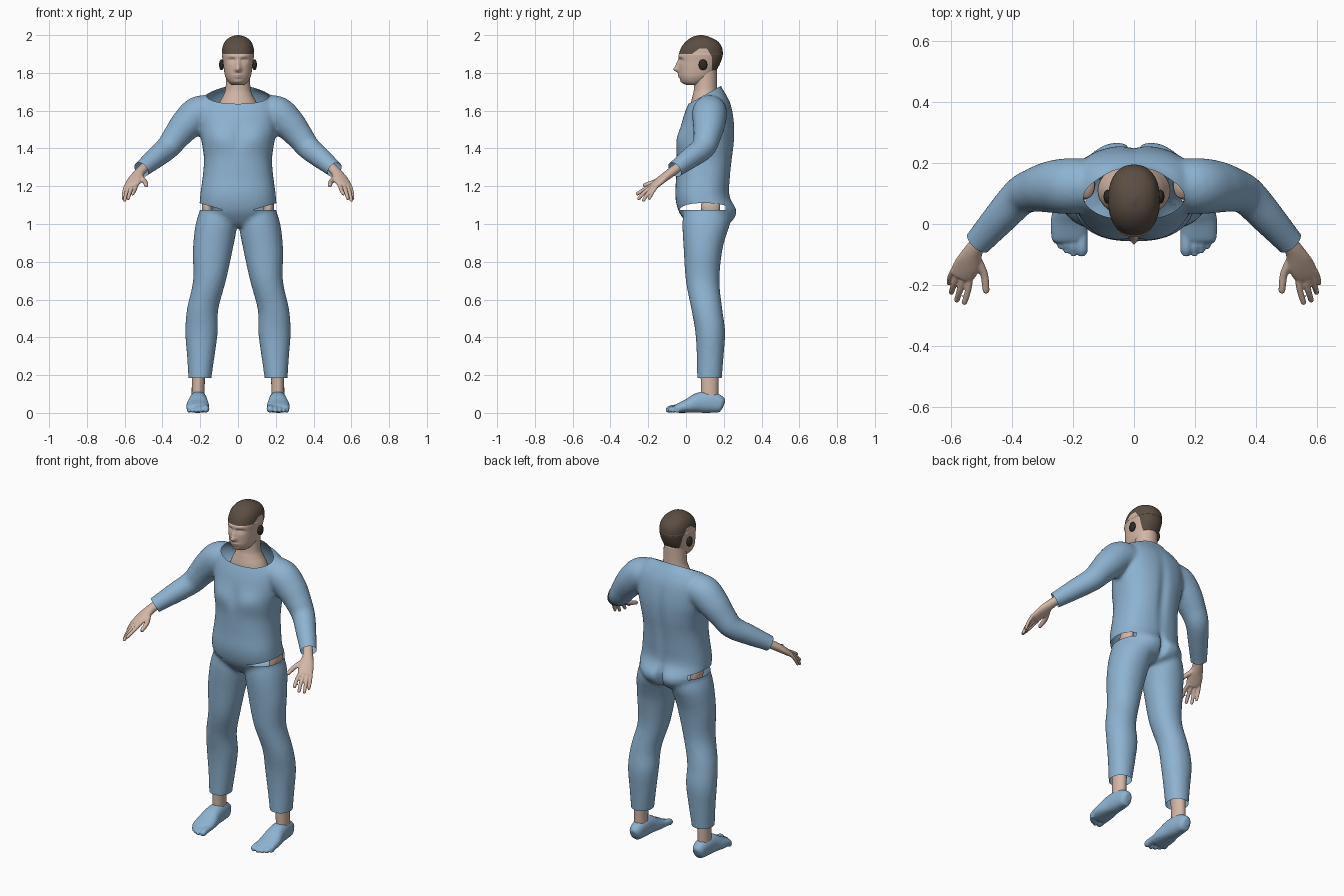
import bpy, bmesh, math
from mathutils import Vector

cube = bpy.data.objects.get("Cube")
if cube:
    bpy.data.objects.remove(cube)


def material(name, r, g, b):
    m = bpy.data.materials.new(name)
    m.use_nodes = True
    m.diffuse_color = (r, g, b, 1)
    m.node_tree.nodes["Principled BSDF"].inputs["Base Color"].default_value = (r, g, b, 1)
    return m


BLUE = material("soft blue cloth", .27, .45, .64)
SKIN = material("skin", .65, .47, .38)
HAIR = material("brown hair", .105, .075, .055)
DARK = material("dark ear", .03, .022, .018)


def tube(bm, pts, flat=False, power=2.0, sides=32, steps=6):
    """Loft ellipses (x, y, z, radius a, radius b) along a smooth path."""
    path, last = [], len(pts) - 1
    for i in range(last):
        p0, p1, p2, p3 = (pts[min(max(i + k, 0), last)] for k in (-1, 0, 1, 2))
        for s in range(steps + (i == last - 1)):
            t = s / steps
            path.append([.5 * (2 * b + (c - a) * t + (2 * a - 5 * b + 4 * c - d) * t * t
                               + (3 * b - a - 3 * c + d) * t ** 3)
                         for a, b, c, d in zip(p0, p1, p2, p3)])
    rings = []
    for i, p in enumerate(path):
        centre = Vector(p[:3])
        ax, ay = Vector((1, 0, 0)), Vector((0, 1, 0))
        if not flat:
            along = Vector(path[min(i + 1, len(path) - 1)][:3]) - Vector(path[max(i - 1, 0)][:3])
            q = along.to_track_quat('Z', 'Y')
            ax, ay = q @ ax, q @ ay
        ring = []
        for k in range(sides):
            c, s = math.cos(math.tau * k / sides), math.sin(math.tau * k / sides)
            u = math.copysign(abs(c) ** (2 / power), c) * max(p[3], .002)
            v = math.copysign(abs(s) ** (2 / power), s) * max(p[4], .002)
            ring.append(bm.verts.new(centre + ax * u + ay * v))
        rings.append(ring)
    for lo, hi in zip(rings, rings[1:]):
        for k in range(sides):
            n = (k + 1) % sides
            bm.faces.new((lo[k], lo[n], hi[n], hi[k]))
    bm.faces.new(rings[0][::-1])
    bm.faces.new(rings[-1])


def mirrored(pts, side):
    return [(side * p[0], *p[1:]) for p in pts]


def rows(table):
    """Turn (z, half width, front y, back y) into centred rings."""
    return [(0, (f + b) / 2, z, w, (b - f) / 2) for z, w, f, b in table]


def finish(name, bm, mat, voxel=0, smooth=0, bumps=()):
    """Make an object, optionally fusing its volumes and pushing soft bumps along y."""
    bmesh.ops.recalc_face_normals(bm, faces=bm.faces)
    mesh = bpy.data.meshes.new(name)
    bm.to_mesh(mesh)
    bm.free()
    ob = bpy.data.objects.new(name, mesh)
    bpy.context.collection.objects.link(ob)
    if voxel:
        fuse = ob.modifiers.new("fuse", 'REMESH')
        fuse.mode, fuse.voxel_size = 'VOXEL', voxel
        relax = ob.modifiers.new("relax", 'SMOOTH')
        relax.factor, relax.iterations = .5, smooth
        graph = bpy.context.evaluated_depsgraph_get()
        ob.data = bpy.data.meshes.new_from_object(ob.evaluated_get(graph))
        ob.modifiers.clear()
    for v in ob.data.vertices:
        x, y, z = abs(v.co.x), v.co.y, v.co.z
        for cx, cy, cz, sx, sy, sz, push in bumps:
            d = ((x - cx) / sx) ** 2 + ((y - cy) / sy) ** 2 + ((z - cz) / sz) ** 2
            v.co.y += push * math.exp(-d / 2)
    ob.data.materials.clear()
    ob.data.materials.append(mat)
    ob.data.shade_smooth()
    return ob


def cut_part(name, source, mat, planes, keep):
    """Copy the source, slice it along planes and keep the faces passing a rule."""
    bm = bmesh.new()
    bm.from_mesh(source.data)
    for co, no in planes:
        bmesh.ops.bisect_plane(bm, geom=bm.verts[:] + bm.edges[:] + bm.faces[:],
                               plane_co=co, plane_no=no)
    drop = [f for f in bm.faces if not keep(f.calc_center_median())]
    bmesh.ops.delete(bm, geom=drop, context='FACES')
    mesh = bpy.data.meshes.new(name)
    bm.to_mesh(mesh)
    bm.free()
    ob = bpy.data.objects.new(name, mesh)
    bpy.context.collection.objects.link(ob)
    mesh.materials.clear()
    mesh.materials.append(mat)
    mesh.shade_smooth()


# Clothed body: torso, arms and legs fused into one soft volume
bm = bmesh.new()
tube(bm, rows([(.985, .06, .03, .18), (1.01, .15, 0, .23), (1.07, .2, -.04, .255),
               (1.15, .2, -.057, .23), (1.25, .187, -.052, .235), (1.34, .18, -.05, .245),
               (1.42, .19, -.05, .255), (1.5, .205, -.032, .258), (1.58, .21, -.01, .25),
               (1.64, .2, .015, .235), (1.69, .16, .04, .21), (1.72, .105, .05, .19),
               (1.76, .08, .06, .175)]), flat=True, power=2.4, sides=48)
for side in (1, -1):
    tube(bm, mirrored([(.1, .13, 1.59, .08, .08), (.2, .125, 1.588, .092, .092),
                       (.27, .122, 1.53, .086, .086), (.325, .112, 1.465, .073, .073),
                       (.372, .092, 1.405, .064, .064), (.44, .02, 1.348, .056, .056),
                       (.512, -.06, 1.288, .046, .044), (.545, -.096, 1.26, .045, .043)], side))
    tube(bm, mirrored([(.1, .1, 1.1, .09, .11), (.114, .103, 1, .11, .122),
                       (.134, .09, .86, .105, .102), (.151, .088, .7, .087, .089),
                       (.187, .11, .55, .083, .082), (.193, .128, .43, .086, .079),
                       (.197, .128, .3, .073, .071), (.203, .123, .15, .057, .064)], side),
         flat=True, power=2.1)
body = finish("clothed_body", bm, BLUE, .0105, 6, [
    (.08, .25, 1.05, .05, .08, .05, .018), (0, .25, 1.05, .012, .08, .05, -.03),
    (.1, -.04, 1.46, .05, .06, .04, -.012), (0, -.04, 1.45, .02, .06, .05, .006),
    (0, .25, 1.38, .02, .06, .14, -.012)])


def trouser_line(c):
    x = abs(c.x)
    return 1.075 if x > .08 else .985 + 1.125 * x


def shirt_line(c):
    x = abs(c.x)
    return trouser_line(c) + (.29 * (x - .08) if x > .08 and c.y < .21 else 0)


wrist, forearm = Vector((.512, -.06, 1.288)), Vector((.14, -.155, -.12))


def collar(c):
    return 1.64 + .55 * (c.y - .02)


def in_shirt(c):
    sleeve = Vector((abs(c.x), c.y, c.z)) - wrist
    return (c.z > shirt_line(c) and (abs(c.x) < .3 or sleeve.dot(forearm) < 0)
            and (c.z < collar(c) or abs(c.x) > .2))


hips = [((0, 0, 1.075), (0, 0, 1)), ((0, .21, 0), (0, 1, 0))]
cuffs = [((0, .02, 1.64), (0, -.55, 1))]
for side in (1, -1):
    hips += [((side * .08, 0, 0), (1, 0, 0)),
             ((side * .08, 0, 1.075), (-.29 * side, 0, 1)),
             ((0, 0, .985), (-1.125 * side, 0, 1))]
    cuffs.append(((side * wrist.x, wrist.y, wrist.z), (side * forearm.x, forearm.y, forearm.z)))
cut_part("shirt", body, BLUE, hips + cuffs, in_shirt)
cut_part("trousers", body, BLUE, hips + [((0, 0, .185), (0, 0, 1))],
         lambda c: .185 < c.z < trouser_line(c))
bpy.data.objects.remove(body)

# Neck
bm = bmesh.new()
tube(bm, rows([(1.59, .12, .02, .2), (1.64, .1, .026, .185), (1.68, .078, .035, .172),
               (1.72, .066, .042, .165), (1.82, .062, .04, .165)]), flat=True)
finish("neck", bm, SKIN)

# Head with soft facial forms, split along the hairline
bm = bmesh.new()
tube(bm, rows([(1.735, .03, .005, .07), (1.75, .05, -.018, .1), (1.78, .067, -.033, .14),
               (1.82, .075, -.037, .165), (1.86, .08, -.038, .185), (1.9, .085, -.037, .195),
               (1.94, .081, -.022, .188), (1.97, .066, .004, .165), (1.99, .04, .035, .125),
               (2, .006, .07, .09)]), flat=True, power=2.25, sides=96, steps=10)
head = finish("head_form", bm, SKIN, bumps=[
    (0, -.04, 1.818, .011, .03, .011, -.027), (0, -.04, 1.845, .009, .03, .016, -.014),
    (.032, -.03, 1.866, .014, .03, .009, .012), (.032, -.03, 1.862, .008, .03, .005, -.006),
    (.03, -.03, 1.888, .02, .03, .008, -.005), (0, -.04, 1.789, .016, .03, .005, -.008),
    (0, -.04, 1.777, .014, .03, .005, -.007), (0, -.03, 1.752, .018, .03, .01, -.008)])


def is_hair(c):
    if c.y > .138:
        return c.z > 1.795
    return c.z > min(1.93, 1.9 + .7 * max(0, c.y - .03), 1.93 - 1.6 * (c.y - .11))


hairline = [((0, .138, 0), (0, 1, 0)), ((0, 0, 1.795), (0, 0, 1)), ((0, 0, 1.9), (0, 0, 1)),
            ((0, 0, 1.93), (0, 0, 1)), ((0, .03, 1.9), (0, -.7, 1)), ((0, .11, 1.93), (0, 1.6, 1))]
cut_part("hair", head, HAIR, hairline, is_hair)
cut_part("head", head, SKIN, hairline, lambda c: not is_hair(c))
bpy.data.objects.remove(head)

for side, label in ((1, "left"), (-1, "right")):
    # Ear
    bm = bmesh.new()
    bmesh.ops.create_uvsphere(bm, u_segments=20, v_segments=12, radius=1)
    for v in bm.verts:
        v.co = (side * .087 + v.co.x * .013, .09 + v.co.y * .023, 1.843 + v.co.z * .029)
    finish(label + "_ear", bm, DARK)

    # Strip of hip skin inside the side opening
    bm = bmesh.new()
    tube(bm, mirrored([(.155, .13, 1.03, .028, .045), (.163, .13, 1.09, .028, .05),
                       (.155, .13, 1.14, .026, .045)], side), flat=True)
    finish(label + "_hip", bm, SKIN)

    # Hand: palm, thumb and four fingers
    bm = bmesh.new()
    tube(bm, mirrored([(.48, -.025, 1.313, .026, .024), (.522, -.08, 1.272, .029, .024),
                       (.545, -.13, 1.235, .042, .021), (.566, -.168, 1.203, .04, .016),
                       (.57, -.176, 1.197, .03, .01)], side))
    digits = [((.525, -.1, 1.255), (.494, -.16, 1.226), (.486, -.218, 1.205), .013),
              ((.54, -.175, 1.205), (.545, -.217, 1.185), (.557, -.258, 1.16), .0105),
              ((.559, -.17, 1.203), (.571, -.215, 1.172), (.582, -.25, 1.135), .0105),
              ((.578, -.163, 1.203), (.592, -.2, 1.165), (.6, -.225, 1.125), .01),
              ((.593, -.152, 1.205), (.604, -.175, 1.17), (.608, -.194, 1.135), .009)]
    for a, b, c, r in digits:
        end = tuple(Vector(c) + (Vector(c) - Vector(b)).normalized() * r * .7)
        tube(bm, mirrored([(*a, r * 1.15, r * 1.15), (*b, r, r), (*c, r * .85, r * .85),
                           (*end, r * .3, r * .3)], side), sides=16)
    finish(label + "_hand", bm, SKIN, .004, 2)

    # Ankle
    bm = bmesh.new()
    tube(bm, mirrored([(.21, .125, .06, .036, .046), (.211, .125, .12, .034, .046),
                       (.208, .125, .24, .036, .048)], side), flat=True)
    finish(label + "_ankle", bm, SKIN)

    # Foot covering with separate toes
    bm = bmesh.new()
    tube(bm, mirrored([(.21, .2, .04, .015, .02), (.21, .185, .045, .034, .043),
                       (.21, .13, .056, .044, .056), (.211, .07, .054, .05, .054),
                       (.213, .01, .037, .06, .037), (.212, -.045, .024, .059, .024),
                       (.212, -.06, .02, .05, .014)], side), power=2.3)
    for x, tip, r in ((.171, -.098, .019), (.199, -.098, .014), (.221, -.088, .0135),
                      (.241, -.074, .013), (.258, -.054, .012)):
        tube(bm, mirrored([(x, -.02, .028, r, r), (x, tip + .03, .024, r, r),
                           (x, tip + .008, r, r, r * .95), (x, tip - .008, r, r * .5, r * .5)],
                          side), sides=16)
    finish(label + "_foot", bm, BLUE, .005, 2)
